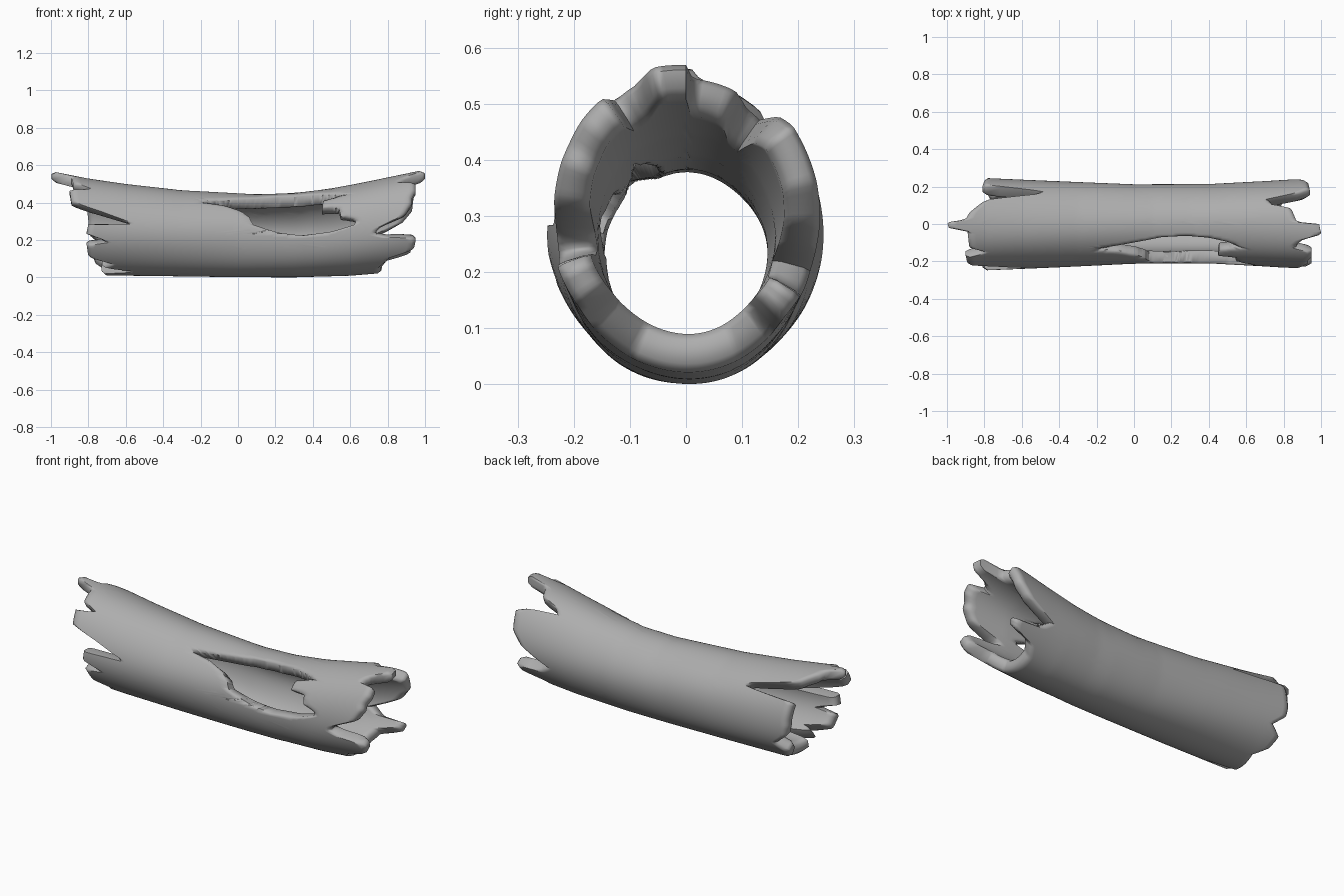
import bpy, bmesh
from math import sin, cos, radians
from mathutils import Vector
from mathutils.geometry import intersect_point_line

if "Cube" in bpy.data.objects:
    bpy.data.objects.remove(bpy.data.objects["Cube"])

NT, NX = 144, 84


def interp(pts, v):
    """Piecewise linear lookup."""
    if v <= pts[0][0]:
        return pts[0][1]
    for (a, p), (b, q) in zip(pts, pts[1:]):
        if v <= b:
            return p + (q - p) * (v - a) / (b - a)
    return pts[-1][1]


# Silhouette of the log along x
TOP = [(-1, .57), (-.8, .53), (-.6, .50), (-.3, .465), (.1, .443), (.3, .45),
       (.5, .475), (.7, .515), (1, .578)]
BOTTOM = [(-1, .03), (-.7, .012), (0, 0), (.3, 0), (.6, .01), (.8, .027), (1, .045)]
HALF = [(-1, .255), (-.8, .247), (-.4, .23), (0, .212), (.4, .212), (.7, .228), (1, .247)]
WALL = [(-1, .055), (-.75, .068), (0, .066), (.7, .07), (1, .06)]

# Broken ends: angle (0 back, 90 top, 180 front, 270 bottom) -> x
LEFT = [(0, -.8), (8, -.8), (32, -.81), (42, -.5), (47, -.53), (58, -.8), (75, -.88),
        (84, -.9), (88, -1), (95, -.99), (100, -.89), (122, -.88), (128, -.8),
        (135, -.9), (153, -.89), (160, -.75), (172, -.56), (177, -.8), (190, -.81),
        (197, -.7), (203, -.81), (222, -.8), (230, -.68), (238, -.73), (246, -.55),
        (254, -.73), (290, -.7), (305, -.76), (322, -.78), (335, -.72), (348, -.79), (360, -.8)]
RIGHT = [(0, .88), (14, .93), (38, .94), (46, .88), (55, .72), (62, .74), (68, .84),
         (87, .87), (90, .99), (104, 1.0), (112, .9), (122, .86), (128, .95), (140, .95),
         (150, .93), (158, .93), (172, .89), (182, .76), (189, .73), (195, .8), (199, .93),
         (205, .95), (217, .94), (225, .82), (245, .76), (295, .77), (310, .8),
         (317, .92), (327, .93), (333, .78), (345, .72), (352, .8), (360, .88)]

# Knot hole in the front wall: (x, angle)
HOLE = [(-.2, 129), (-.08, 133), (.01, 142), (.06, 152), (.075, 163), (.2, 175),
        (.35, 181), (.5, 179), (.63, 173), (.625, 167), (.55, 160), (.54, 147),
        (.45, 144), (.455, 130), (.56, 124), (.5, 117), (.4, 111), (.28, 108),
        (.15, 110), (0, 119)]
SCALE = 260                      # degrees per unit of surface length
EDGE = [Vector((x, d / SCALE, 0)) for x, d in HOLE]


def in_hole(x, d):
    inside = False
    for (x1, d1), (x2, d2) in zip(HOLE, HOLE[1:] + HOLE[:1]):
        if (d1 > d) != (d2 > d) and x < x1 + (x2 - x1) * (d - d1) / (d2 - d1):
            inside = not inside
    return inside


def snap(x, d):
    """Nearest place on the hole outline."""
    p = Vector((x, d / SCALE, 0))
    found = []
    for a, b in zip(EDGE, EDGE[1:] + EDGE[:1]):
        t = intersect_point_line(p, a, b)[1]
        found.append(a.lerp(b, min(1, max(0, t))))
    q = min(found, key=lambda v: (v - p).length)
    return q.x, q.y * SCALE


def point(x, deg, depth):
    t, b = interp(TOP, x), interp(BOTTOM, x)
    a = radians(deg)
    wob = .0015 * sin(5 * a + 3 * x)
    return (x, (interp(HALF, x) - depth + wob) * cos(a),
            (t + b) / 2 + ((t - b) / 2 - depth + wob) * sin(a))


# Surface grid in (x, angle); cells whose middle is in the hole are left open
grid = []
for k in range(NX + 1):
    row = []
    for i in range(NT):
        d = 360 * i / NT
        l, r = interp(LEFT, d), interp(RIGHT, d)
        row.append((l + (r - l) * k / NX, d))
    grid.append(row)
opened = set()
for k in range(NX):
    for i in range(NT - 1):
        c = [grid[k][i], grid[k][i + 1], grid[k + 1][i], grid[k + 1][i + 1]]
        if in_hole(sum(p[0] for p in c) / 4, sum(p[1] for p in c) / 4):
            opened.add((k, i))


def corners(k, i):
    return [(k, i), (k, (i + 1) % NT), (k + 1, (i + 1) % NT), (k + 1, i)]


removed = {c for cell in opened for c in corners(*cell)}
kept = {c for k in range(NX) for i in range(NT) if (k, i) not in opened
        for c in corners(k, i)}
rim = removed & kept
for k, i in rim:
    grid[k][i] = snap(*grid[k][i])

# Hollow log: outer skin, inner skin, and a worn rim joining them
bm = bmesh.new()
skins = []
for side in (0, 1):
    skin = {}
    for k, i in kept:
        x, d = grid[k][i]
        worn = .014 if k in (0, NX) else .007 if (k, i) in rim else 0
        depth = interp(WALL, x) - worn if side else worn
        skin[k, i] = bm.verts.new(point(x, d, depth))
    skins.append(skin)
border = {}
for k in range(NX):
    for i in range(NT):
        if (k, i) in opened:
            continue
        c = corners(k, i)
        for skin in skins:
            bm.faces.new([skin[p] for p in c])
        for a, b in zip(c, c[1:] + c[:1]):
            key = frozenset((a, b))
            border[key] = None if key in border else (a, b)
for e in border.values():
    if e:
        bm.faces.new((skins[0][e[1]], skins[0][e[0]], skins[1][e[0]], skins[1][e[1]]))
bmesh.ops.recalc_face_normals(bm, faces=bm.faces[:])
me = bpy.data.meshes.new("hollow_log")
bm.to_mesh(me)
bm.free()
log = bpy.data.objects.new("hollow_log", me)
bpy.context.collection.objects.link(log)

# Dark grey bark
bark = bpy.data.materials.new("bark")
bark.diffuse_color = (.42, .42, .42, 1)
bark.use_nodes = True
bark.node_tree.nodes["Principled BSDF"].inputs["Base Color"].default_value = bark.diffuse_color
me.materials.append(bark)

bpy.context.view_layer.objects.active = log
log.select_set(True)
bpy.ops.object.shade_smooth_by_angle(angle=radians(65))
